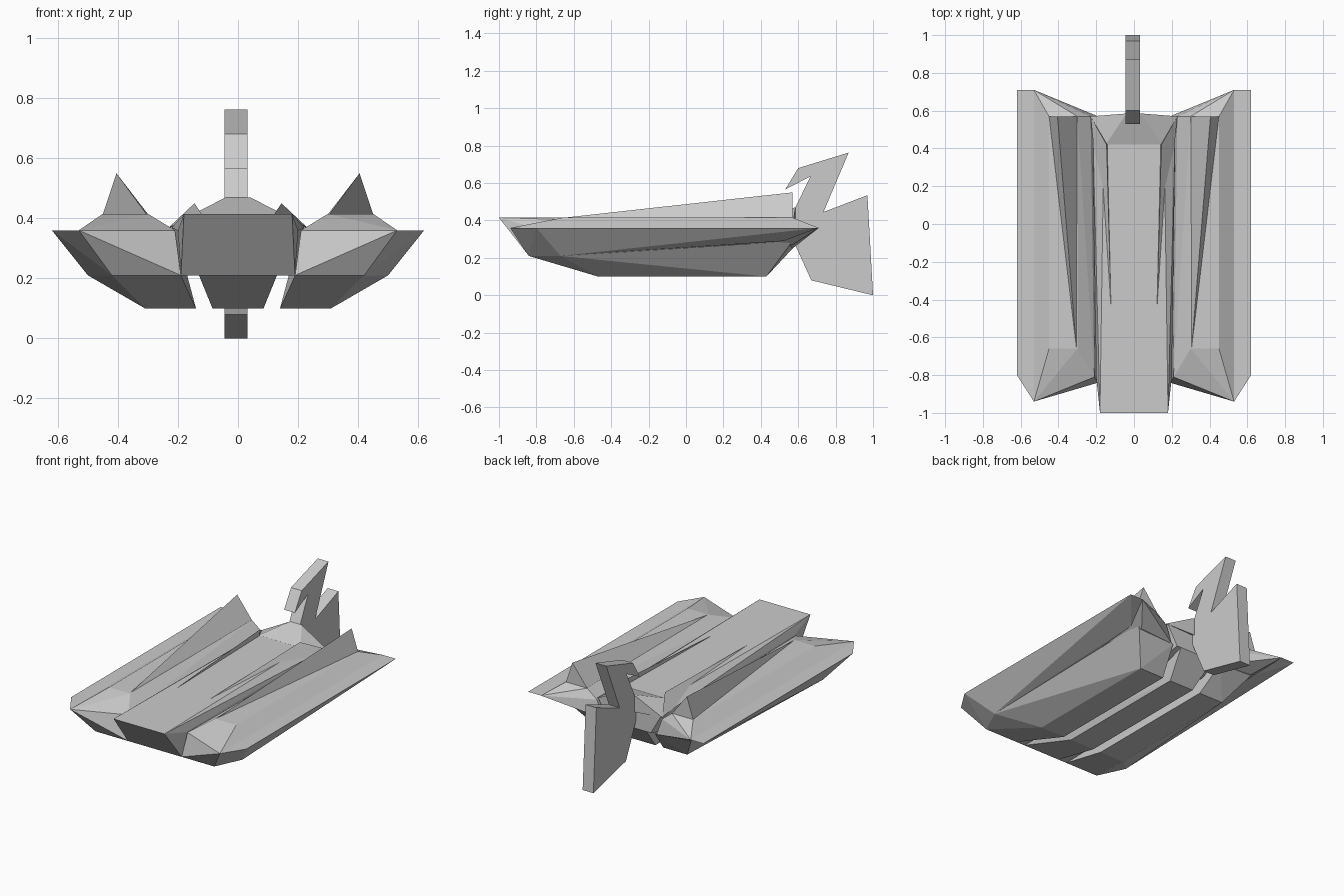
import bpy, bmesh, math


def add_object(name, bm, mirror=False):
    bmesh.ops.recalc_face_normals(bm, faces=bm.faces)
    mesh = bpy.data.meshes.new(name)
    bm.to_mesh(mesh)
    bm.free()
    ob = bpy.data.objects.new(name, mesh)
    bpy.context.collection.objects.link(ob)
    if mirror:
        mod = ob.modifiers.new("Mirror", 'MIRROR')
        mod.use_mirror_merge = False
    return ob


def faceted(name, points, mirror=False, symmetric=False):
    """Faceted solid wrapped around a few corner points."""
    if symmetric:
        points = points + [(-x, y, z) for x, y, z in points]
    bm = bmesh.new()
    for p in points:
        bm.verts.new(p)
    res = bmesh.ops.convex_hull(bm, input=bm.verts)
    loose = [v for v in bm.verts if not v.link_faces]
    bmesh.ops.delete(bm, geom=loose, context='VERTS')
    bmesh.ops.dissolve_limit(bm, angle_limit=math.radians(1),
                             verts=bm.verts, edges=bm.edges)
    return add_object(name, bm, mirror)


def slab(name, profile, x0, x1):
    """Side profile (y, z) extruded across x."""
    bm = bmesh.new()
    face = bm.faces.new([bm.verts.new((x0, y, z)) for y, z in profile])
    res = bmesh.ops.extrude_face_region(bm, geom=[face])
    verts = [g for g in res['geom'] if isinstance(g, bmesh.types.BMVert)]
    bmesh.ops.translate(bm, verts=verts, vec=(x1 - x0, 0, 0))
    return add_object(name, bm)


# Central hull with overhanging flat bow
faceted("center_hull", [
    (0.18, -1.0, 0.415), (0.16, 0.42, 0.415), (0.19, -0.84, 0.21),
    (0.20, -0.81, 0.36), (0.22, 0.57, 0.37), (0.15, 0.57, 0.25),
    (0.16, 0.43, 0.21)], symmetric=True)
faceted("center_keel", [
    (0.13, -0.84, 0.21), (0.085, -0.47, 0.10), (0.085, 0.43, 0.10),
    (0.12, 0.57, 0.25)], symmetric=True)

# Raised stern block and its flanking ridges
faceted("stern_block", [
    (0.15, 0.42, 0.414), (0.04, 0.585, 0.47), (0.23, 0.57, 0.37),
    (0.04, 0.585, 0.36)], symmetric=True)
faceted("deck_ridge", [
    (0.12, -0.5, 0.413), (0.145, 0.42, 0.45), (0.23, 0.57, 0.37),
    (0.14, 0.42, 0.40)], mirror=True)

# Side hulls
faceted("side_hull", [
    (0.53, -0.94, 0.36), (0.21, -0.81, 0.36), (0.30, -0.66, 0.415),
    (0.45, -0.66, 0.415), (0.45, 0.57, 0.415), (0.30, 0.57, 0.415),
    (0.53, 0.71, 0.36), (0.23, 0.57, 0.36), (0.42, -0.84, 0.21),
    (0.19, -0.84, 0.21), (0.42, 0.57, 0.27), (0.19, 0.57, 0.25)], mirror=True)
faceted("side_flange", [
    (0.53, -0.94, 0.36), (0.62, -0.80, 0.36), (0.62, 0.71, 0.36),
    (0.53, 0.71, 0.36), (0.42, -0.84, 0.21), (0.50, -0.67, 0.21),
    (0.46, 0.52, 0.29)], mirror=True)
faceted("side_keel", [
    (0.50, -0.67, 0.21), (0.42, -0.84, 0.21), (0.19, -0.84, 0.21),
    (0.31, -0.47, 0.10), (0.14, -0.47, 0.10), (0.31, 0.43, 0.10),
    (0.14, 0.43, 0.10), (0.44, 0.57, 0.29), (0.18, 0.57, 0.25)], mirror=True)

# Long tapering fins on the side decks
faceted("deck_fin", [
    (0.305, -0.66, 0.414), (0.405, 0.57, 0.55), (0.30, 0.57, 0.414),
    (0.45, 0.57, 0.414), (0.38, 0.57, 0.38)], mirror=True)

# Tail fin with forward hooked arm
slab("tail_fin", [
    (0.53, 0.565), (0.60, 0.68), (0.87, 0.763), (0.735, 0.445),
    (0.97, 0.535), (1.0, 0.0), (0.67, 0.08), (0.57, 0.30),
    (0.57, 0.42), (0.585, 0.47), (0.665, 0.635)], -0.045, 0.031)
